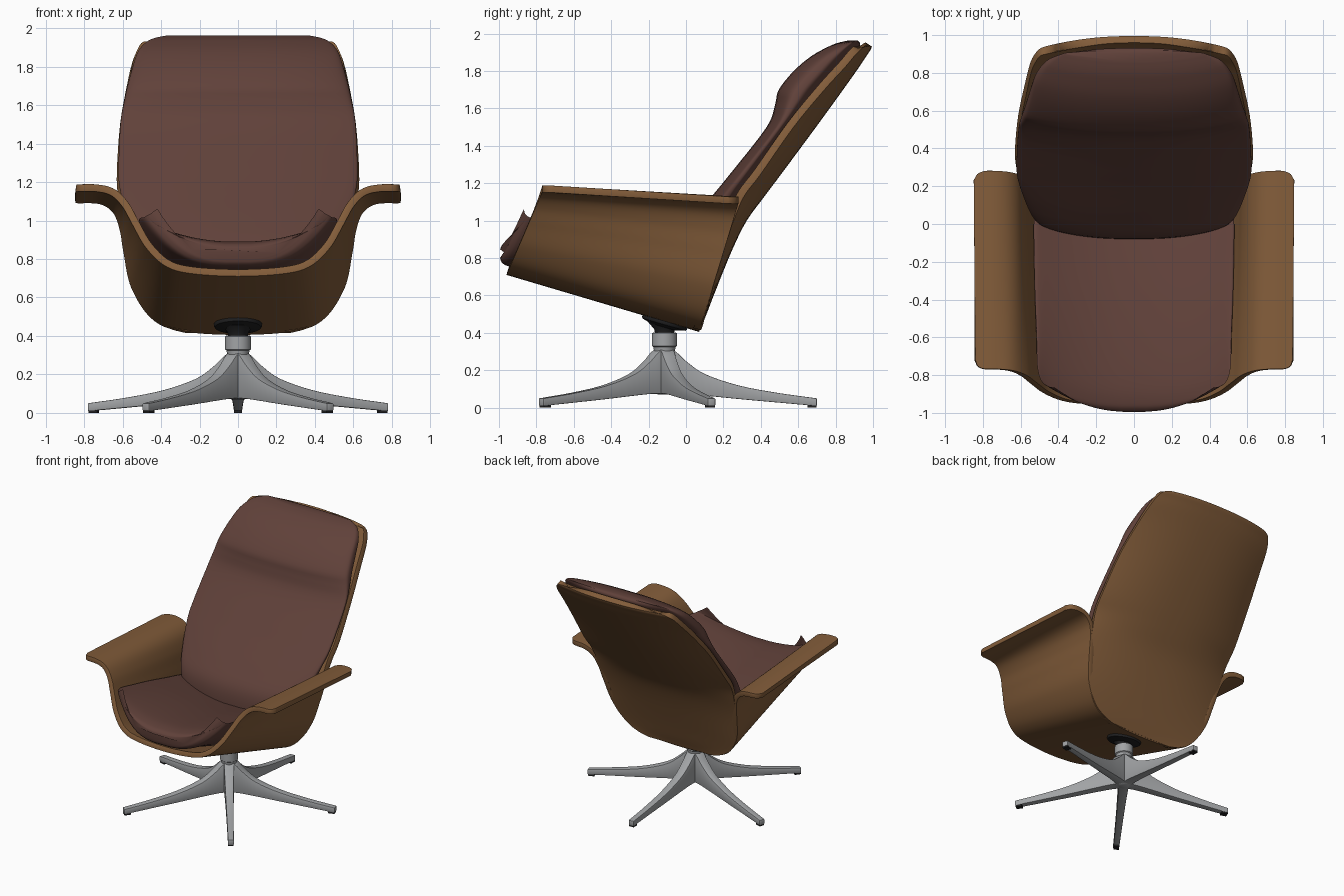
import bpy, bmesh, math
from mathutils import Matrix, Vector

if "Cube" in bpy.data.objects:
    bpy.data.objects.remove(bpy.data.objects["Cube"])


def material(name, rgb):
    m = bpy.data.materials.new(name)
    m.diffuse_color = (*rgb, 1)
    m.use_nodes = True
    m.node_tree.nodes["Principled BSDF"].inputs["Base Color"].default_value = m.diffuse_color
    return m


WOOD = material("walnut wood", (0.225, 0.108, 0.042))
LEATHER = material("brown leather", (0.118, 0.053, 0.042))
METAL = material("brushed metal", (0.36, 0.37, 0.38))
BLACK = material("black plastic", (0.015, 0.015, 0.016))


def spline(pts, n):
    """Catmull-Rom through tuples, n steps per span."""
    pts = [Vector(p) for p in pts]
    out = []
    for i in range(len(pts) - 1):
        b, c = pts[i], pts[i + 1]
        a = pts[i - 1] if i else b * 2 - c
        d = pts[i + 2] if i + 2 < len(pts) else c * 2 - b
        for k in range(n):
            t = k / n
            out.append(0.5 * (2 * b + (c - a) * t + (2 * a - 5 * b + 4 * c - d) * t * t
                              + (3 * b - a - 3 * c + d) * t ** 3))
    return out + [pts[-1]]


def sample(table, x):
    """Linear lookup in (x, value) pairs."""
    for (x0, v0), (x1, v1) in zip(table, table[1:]):
        if x <= x1:
            return v0 + (v1 - v0) * (x - x0) / (x1 - x0)
    return table[-1][1]


def loft(name, rows, mat, closed=False, thick=0.0, bevel=0.0, angle=40):
    """Skin rows of points; closed rows are capped, open sheets thickened."""
    bm = bmesh.new()
    vs = [[bm.verts.new(p) for p in r] for r in rows]
    n = len(rows[0])
    for a, b in zip(vs, vs[1:]):
        for j in range(n if closed else n - 1):
            k = (j + 1) % n
            bm.faces.new((a[j], a[k], b[k], b[j]))
    if closed:
        bm.faces.new(vs[0])
        bm.faces.new(vs[-1])
        bmesh.ops.recalc_face_normals(bm, faces=bm.faces)
    me = bpy.data.meshes.new(name)
    bm.to_mesh(me)
    bm.free()
    me.materials.append(mat)
    ob = bpy.data.objects.new(name, me)
    bpy.context.collection.objects.link(ob)
    bpy.ops.object.select_all(action='DESELECT')
    ob.select_set(True)
    bpy.context.view_layer.objects.active = ob
    if thick:
        m = ob.modifiers.new("thickness", 'SOLIDIFY')
        m.thickness, m.offset = thick, 1
        bpy.ops.object.modifier_apply(modifier=m.name)
    if bevel:
        m = ob.modifiers.new("soft edge", 'BEVEL')
        m.width, m.segments, m.limit_method = bevel, 2, 'ANGLE'
        m.angle_limit = math.radians(50)
        bpy.ops.object.modifier_apply(modifier=m.name)
    bpy.ops.object.shade_smooth_by_angle(angle=math.radians(angle))
    return ob


def spow(v, e):
    return math.copysign(abs(v) ** e, v)


# Seat shell with armrests: front and back profiles of the underside, blended
front = [(0, .71), (.25, .725), (.38, .765), (.48, .86), (.55, .98), (.60, 1.07),
         (.66, 1.13), (.74, 1.15), (.845, 1.15)]
back = [(0, .405), (.30, .425), (.45, .49), (.555, .65), (.595, .83), (.615, .95),
        (.65, 1.04), (.72, 1.085), (.845, 1.09)]


def full(profile):
    return spline([(-x, z) for x, z in profile[:0:-1]] + profile, 8)


F, B = full(front), full(back)
rows = []
for i in range(25):
    t = 0.5 - 0.5 * math.cos(math.pi * i / 24)
    row = []
    for f, b in zip(F, B):
        yf = -.96 + (f.y - .71) * .19 / .44
        yb = .07 + (b.y - .405) * .21 / .685
        s = min(1, max(0, (abs(f.x) - .785) / .06))      # rounded arm corners
        cut = .05 * (1 - math.sqrt(1 - s * s))
        x, z = f.lerp(b, t)
        row.append((x, yf + cut + (yb - yf - 2 * cut) * t, z))
    rows.append(row)
loft("seat_shell", rows, WOOD, thick=.038, bevel=.008)

# Back shell: (height, half width, centre y, edge y)
shell = [(.415, .27, .075, .08), (.44, .36, .085, .09), (.50, .455, .11, .105), (.63, .545, .16, .14),
         (.85, .595, .25, .20), (1.0, .61, .325, .255), (1.13, .625, .42, .31),
         (1.25, .63, .51, .40), (1.5, .613, .695, .575), (1.7, .578, .84, .74),
         (1.82, .55, .925, .85), (1.88, .525, .965, .90), (1.91, .495, .985, .93),
         (1.925, .45, .992, .945), (1.93, .40, .995, .955)]
rows = []
for z, w, yc, ye in spline(shell, 4):
    rows.append([(w * u, yc + (ye - yc) * abs(u) ** 2.3, z)
                 for u in (math.sin(math.pi / 2 * k / 20) for k in range(-20, 21))])
loft("back_shell", rows, WOOD, thick=.042, bevel=.008)

# Back cushion: (height, half width, front y, back centre y, back edge y)
pad = [(.56, .40, -.03, .07, .07), (.62, .45, -.07, .10, .08), (.75, .50, -.08, .16, .12),
       (.88, .54, -.055, .22, .16), (1.0, .575, .03, .28, .20), (1.14, .61, .145, .37, .27),
       (1.25, .622, .235, .46, .345), (1.5, .612, .43, .645, .53), (1.62, .592, .475, .73, .625),
       (1.7, .575, .495, .79, .69), (1.8, .548, .575, .86, .78), (1.88, .52, .67, .91, .845),
       (1.93, .475, .76, .93, .885), (1.95, .43, .81, .93, .90), (1.962, .37, .86, .92, .91)]
rows = []
for z, w, yf, yc, ye in spline(pad, 4):
    ring = []
    for k in range(64):
        a = 2 * math.pi * (k + .5) / 64
        u, h = spow(math.cos(a), .6), spow(math.sin(a), .55)
        yb = yc + (ye - yc) * abs(u) ** 2.3
        fr = min(yf + .035 * u * u, yb - .01)
        ring.append((w * u, (yb + fr) / 2 + h * (yb - fr) / 2, z))
    rows.append(ring)
loft("back_cushion", rows, LEATHER, closed=True, angle=60)

# Seat cushion: (y, half width, bottom z, top z) with raised sides and bowed front
seat = [(-.995, .42, .80, .845), (-.985, .455, .775, .865), (-.95, .49, .755, .882),
        (-.85, .512, .735, .888), (-.65, .517, .67, .865), (-.4, .525, .60, .82),
        (-.15, .53, .53, .76), (.02, .53, .50, .71), (.06, .51, .52, .67)]
rows = []
for y, w, zb, zt in spline(seat, 5):
    fade = max(0, min(1, -y)) ** 2
    ring = []
    for k in range(64):
        a = 2 * math.pi * (k + .5) / 64
        u, h = spow(math.cos(a), .65), spow(math.sin(a), .6)
        lo = zb + .25 * abs(u) ** 3
        hi = max(zt + .14 * abs(u) ** 2.2, lo + .02)
        ring.append((w * u, y + .13 * fade * abs(u) ** 2.5, (lo + hi) / 2 + h * (hi - lo) / 2))
    rows.append(ring)
loft("seat_cushion", rows, LEATHER, closed=True, angle=60)

# Swivel base, all around one vertical axis
AXIS = -.115


def turned(name, profile, mat):
    rows = [[(r * math.cos(2 * math.pi * k / 40), AXIS + r * math.sin(2 * math.pi * k / 40), z)
             for k in range(40)] for r, z in profile]
    return loft(name, rows, mat, closed=True)


turned("column", [(.035, .07), (.05, .08), (.055, .30), (.06, .325), (.067, .33),
                  (.067, .398), (.06, .402)], METAL)
turned("swivel_neck", [(.05, .395), (.055, .42), (.085, .455), (.085, .47)], BLACK)
plate = turned("swivel_plate", [(.07, -.022), (.12, -.008), (.125, 0), (.125, .012)], BLACK)
tilt = Matrix.Rotation(math.radians(-16), 4, 'X')
plate.data.transform(Matrix.Translation((0, AXIS, .452)) @ tilt @ Matrix.Translation((0, -AXIS, 0)))

# Five star legs with pads: (radius, top z, bottom z, half width)
leg = [(.0, .33, .07, .036), (.06, .30, .075, .036), (.12, .245, .073, .034), (.22, .178, .064, .031),
       (.40, .118, .046, .027), (.60, .08, .028, .024), (.77, .056, .013, .022), (.815, .05, .01, .022)]
for i in range(5):
    ang = math.pi / 2 + i * math.tau / 5
    place = Matrix.Translation((0, AXIS, 0)) @ Matrix.Rotation(ang, 4, 'Z')
    rows = [[(r, -w, b), (r, w, b), (r, w, t), (r, -w, t)] for r, t, b, w in spline(leg, 4)]
    loft(f"leg_{i + 1}", rows, METAL, closed=True, bevel=.004).data.transform(place)
    rows = [[(r, -.02, 0), (r, .02, 0), (r, .02, .016), (r, -.02, .016)] for r in (.765, .812)]
    loft(f"foot_pad_{i + 1}", rows, BLACK, closed=True).data.transform(place)
